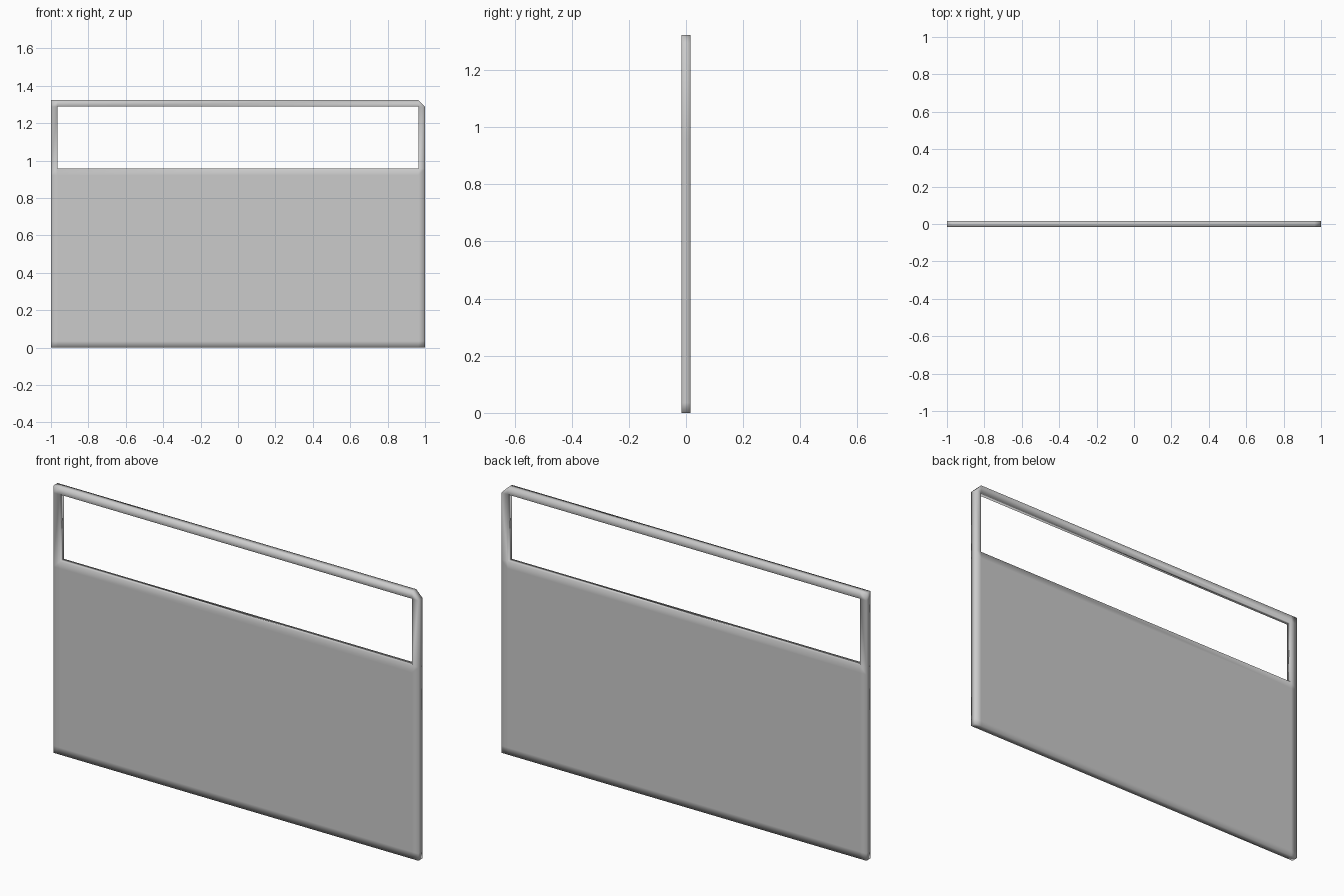
import bpy, bmesh

if "Cube" in bpy.data.objects:
    bpy.data.objects.remove(bpy.data.objects["Cube"])

T = 0.0165                                   # half thickness
XS = [-1.0, -0.965, 0.965, 1.0]              # outer edge, frame, frame, outer edge
ZS = [0.0, 0.035, 0.922, 0.957, 1.288, 1.323]  # base, panel, window sill, window head, top

bm = bmesh.new()
grid = {(i, k): bm.verts.new((x, -T, z))
        for i, x in enumerate(XS) for k, z in enumerate(ZS)}

# front sheet with window opening and one clipped top corner
for i in range(len(XS) - 1):
    for k in range(len(ZS) - 1):
        if (i, k) == (1, 3):
            continue
        corners = [(i, k), (i + 1, k), (i + 1, k + 1), (i, k + 1)]
        if (i, k) == (2, 4):
            corners.remove((3, 5))
        bm.faces.new([grid[c] for c in corners])
bmesh.ops.delete(bm, geom=[v for v in bm.verts if not v.link_faces], context='VERTS')

# thickness
front = bm.faces[:]
back = bmesh.ops.extrude_face_region(bm, geom=front, use_keep_orig=True)
bmesh.ops.translate(bm, vec=(0, 2 * T, 0),
                    verts=[g for g in back["geom"] if isinstance(g, bmesh.types.BMVert)])
bmesh.ops.recalc_face_normals(bm, faces=bm.faces[:])

# soft shading rolls over all edges
for f in bm.faces:
    f.smooth = True

mesh = bpy.data.meshes.new("windowed_panel")
bm.to_mesh(mesh)
bm.free()
panel = bpy.data.objects.new("windowed_panel", mesh)
bpy.context.collection.objects.link(panel)
